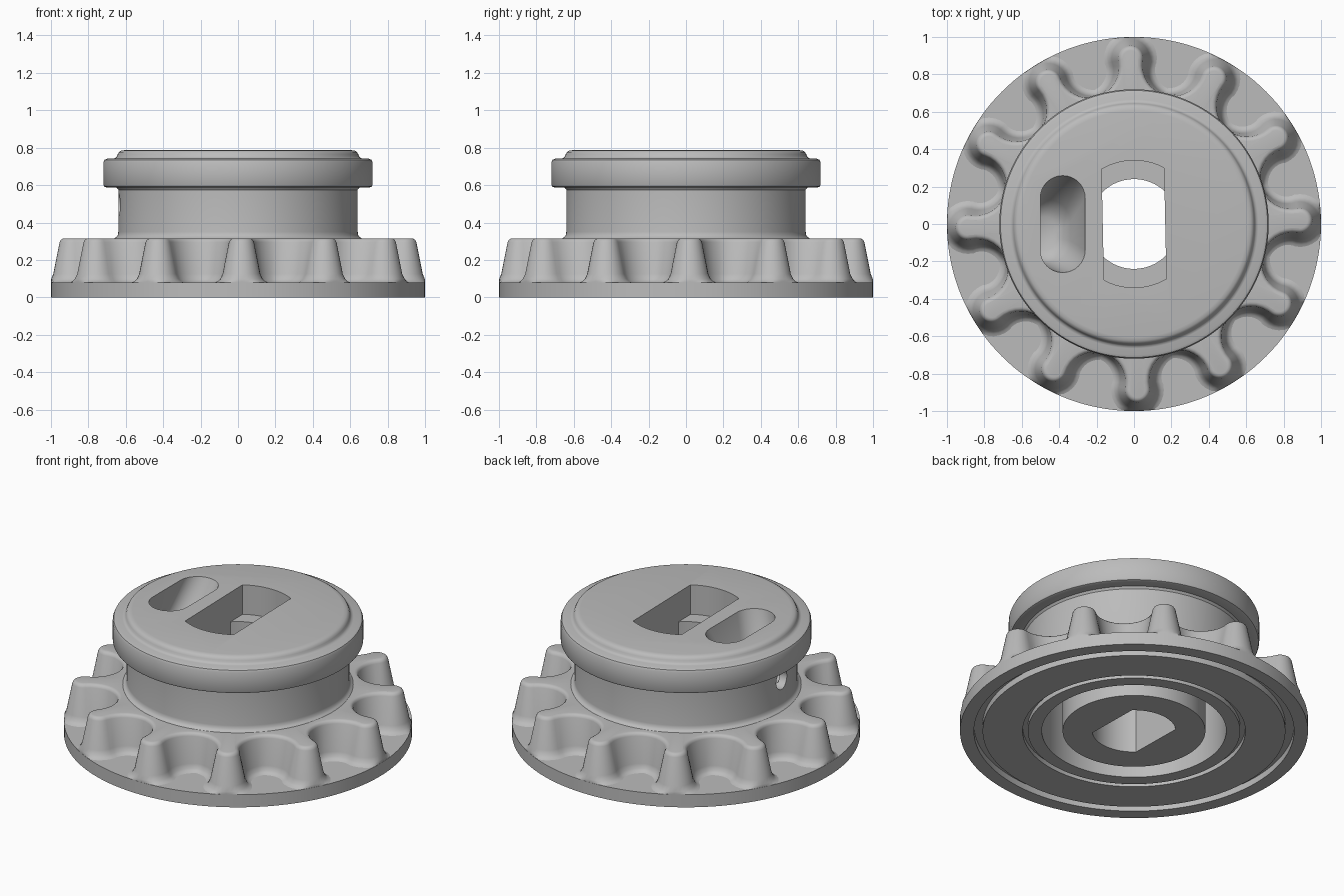
import bpy, bmesh, math
from mathutils import Matrix, Vector

if "Cube" in bpy.data.objects:
    bpy.data.objects.remove(bpy.data.objects["Cube"])

TEETH = 12
TILT = math.radians(1.2)

grey = bpy.data.materials.new("plain grey")
grey.use_nodes = True
colour = (0.5, 0.5, 0.5, 1)
grey.diffuse_color = colour
grey.node_tree.nodes["Principled BSDF"].inputs["Base Color"].default_value = colour


def add_object(name, bm):
    bmesh.ops.recalc_face_normals(bm, faces=bm.faces)
    mesh = bpy.data.meshes.new(name)
    bm.to_mesh(mesh)
    bm.free()
    ob = bpy.data.objects.new(name, mesh)
    bpy.context.collection.objects.link(ob)
    mesh.materials.append(grey)
    return ob


def loft(name, rings, caps=True):
    """Skin a stack of equal-length rings of points."""
    bm = bmesh.new()
    loops = [[bm.verts.new(p) for p in ring] for ring in rings]
    for a, b in zip(loops, loops[1:]):
        for i in range(len(a)):
            j = (i + 1) % len(a)
            bm.faces.new((a[i], a[j], b[j], b[i]))
    if caps:
        bm.faces.new(loops[0])
        bm.faces.new(loops[-1])
    return add_object(name, bm)


def lathe(name, profile, steps=144):
    rings = [[(r * math.cos(t), r * math.sin(t), z)
              for t in (math.tau * i / steps for i in range(steps))]
             for r, z in profile]
    return loft(name, rings)


def smooth(ob):
    bpy.ops.object.select_all(action='DESELECT')
    ob.select_set(True)
    bpy.context.view_layer.objects.active = ob
    bpy.ops.object.shade_smooth_by_angle(angle=math.radians(35))


def cut(ob, cutter):
    cutter.hide_render = True
    mod = ob.modifiers.new("cut", 'BOOLEAN')
    mod.object = cutter
    mod.operation = 'DIFFERENCE'
    mod.solver = 'EXACT'
    bpy.context.view_layer.objects.active = ob
    bpy.ops.object.modifier_apply(modifier=mod.name)
    bpy.data.objects.remove(cutter)


# Turned body: underside boss, recess and grooves, base disc, hub, collar, raised top
body = lathe("body", [
    (0.41, 0), (0.41, 0.4), (0.53, 0.4), (0.53, 0),
    (0.61, 0), (0.61, 0.03), (0.64, 0.03), (0.64, 0),
    (0.87, 0), (0.87, 0.04), (0.92, 0.04), (0.92, 0),
    (1, 0), (1, 0.08), (0.67, 0.08), (0.67, 0.31),
    (0.652, 0.322), (0.643, 0.332), (0.64, 0.35), (0.64, 0.575), (0.65, 0.588),
    (0.705, 0.588), (0.715, 0.592), (0.72, 0.602),
    (0.72, 0.722), (0.714, 0.735), (0.7, 0.741), (0.665, 0.742),
    (0.654, 0.746), (0.647, 0.754), (0.643, 0.765), (0.637, 0.776),
    (0.625, 0.784), (0.605, 0.787),
])


# Shaft hole: a flat-sided slot with a shorter one running on through the boss
def flat_sided(name, radius, z0, z1, half=0.167, steps=16):
    top = math.acos(half / radius)
    arc = [top + (math.pi - 2 * top) * i / steps for i in range(steps + 1)]
    pts = [Vector((radius * math.cos(t), radius * math.sin(t), 0)) for t in arc]
    pts += [-p for p in pts]
    turn = Matrix.Rotation(TILT, 3, 'Z')
    return loft(name, [[turn @ p + Vector((0, 0, z)) for p in pts] for z in (z0, z1)])


cut(body, flat_sided("upper_slot_cutter", 0.34, 0.6, 1))
cut(body, flat_sided("through_slot_cutter", 0.24, -0.2, 0.9))


# Side slot: a rounded pocket that slants outwards as it gets deeper
def capsule(x, y, z, radius, half, steps=16):
    pts = []
    for end in (0, 1):
        for i in range(steps + 1):
            t = math.pi * (end + i / steps)
            side = -half if end else half
            pts.append((x + radius * math.cos(t), y + side + radius * math.sin(t), z))
    return pts


cut(body, loft("side_slot_cutter", [
    capsule(-0.48, -0.05, 0.425, 0.07, 0.02),
    capsule(-0.48, -0.05, 0.45, 0.105, 0.03),
    capsule(-0.46, -0.04, 0.49, 0.12, 0.05),
    capsule(-0.38, 0, 0.79, 0.12, 0.14),
    capsule(-0.38, 0, 0.9, 0.12, 0.14)]))

# Small hole from the pocket through the hub wall
bm = bmesh.new()
bmesh.ops.create_cone(bm, cap_ends=True, segments=32, radius1=0.06, radius2=0.06, depth=0.2,
                      matrix=Matrix.Translation((-0.6, -0.05, 0.495))
                      @ Matrix.Rotation(math.pi / 2, 4, 'Y'))
cut(body, add_object("wall_hole_cutter", bm))


# Sprocket teeth: round tips joined by tangent round pockets; the tips are
# drafted, the pocket backs stay nearly upright, and a fillet meets the base
def tooth_ring(z, draft, fillet, steps=16):
    tip = Vector((0.887, 0))
    half = math.pi / TEETH
    pocket = Vector((math.cos(half), math.sin(half))) * 0.875
    gap = pocket - tip
    tip_r = 0.063
    pocket_r = gap.length - tip_r - fillet
    tip_r += draft + fillet
    lean = math.atan2(gap.y, gap.x)
    back = lean - math.pi
    outline = [tip + tip_r * Vector((math.cos(t), math.sin(t)))
               for t in (-lean + 2 * lean * i / steps for i in range(steps + 1))]
    # the pocket arc runs from this tooth to the mirrored point on the next
    sweep = 2 * (half - math.pi - back)
    for i in range(1, steps):
        t = back + sweep * i / steps
        weight = 0.15 + 0.85 * abs(2 * i / steps - 1)
        outline.append(pocket + (pocket_r - draft * weight)
                       * Vector((math.cos(t), math.sin(t))))
    ring = []
    for k in range(TEETH):
        turn = Matrix.Rotation(math.tau * k / TEETH + TILT, 2)
        for p in outline:
            q = turn @ p
            q *= min(1, 0.999 / q.length)
            ring.append((q.x, q.y, z))
    return ring


levels = [(0.079, 0.046, 0.035), (0.085, 0.045, 0.02), (0.098, 0.043, 0.008),
          (0.125, 0.038, 0), (0.295, 0.004, 0), (0.307, 0.002, -0.005),
          (0.313, 0, -0.012), (0.315, 0, -0.022)]
rings = [tooth_ring(*level) for level in levels]
rings.append([(0.65 * x / math.hypot(x, y), 0.65 * y / math.hypot(x, y), z)
              for x, y, z in rings[-1]])
teeth = loft("sprocket_teeth", rings, caps=False)

for part in (body, teeth):
    smooth(part)
